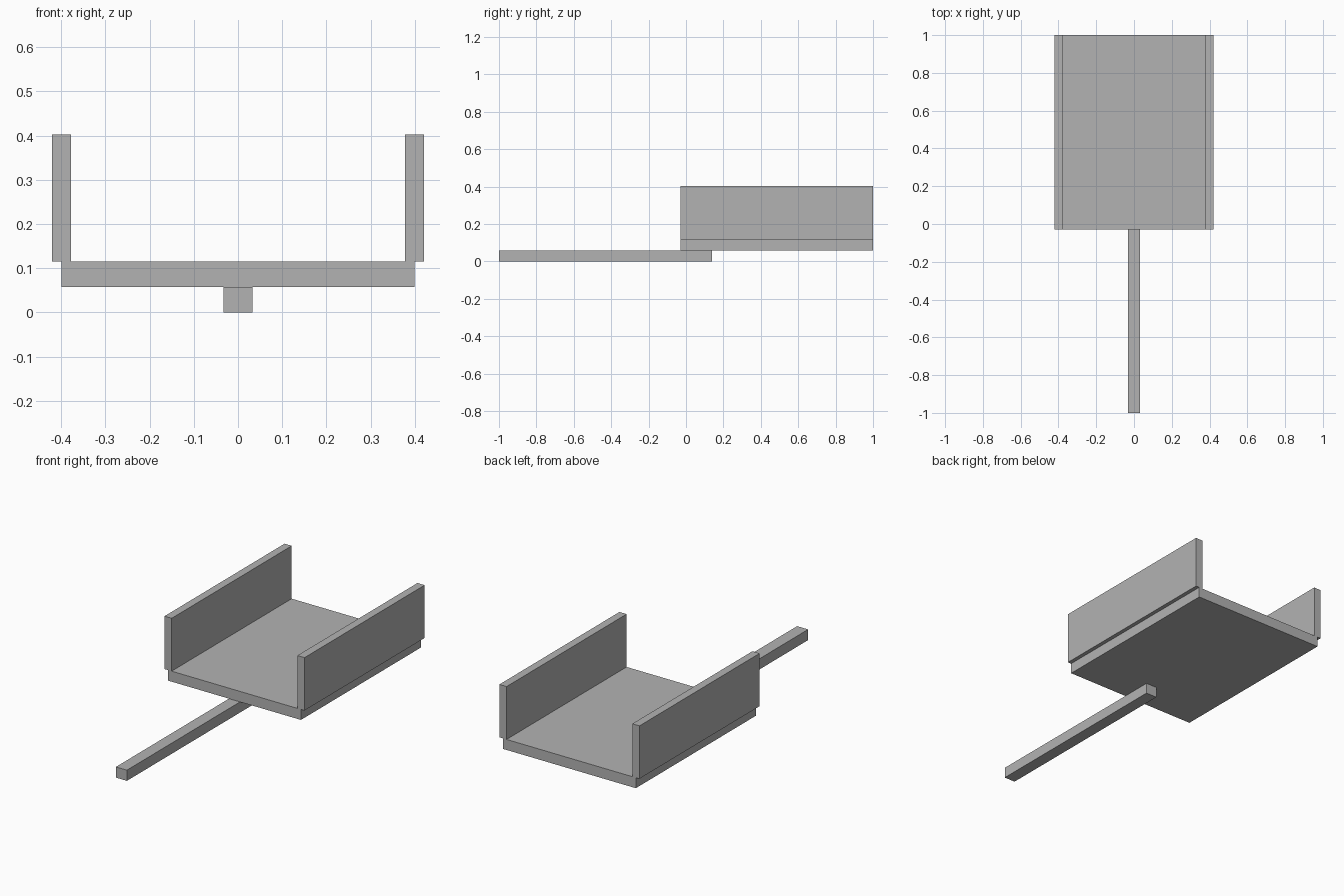
import bpy

if "Cube" in bpy.data.objects:
    bpy.data.objects.remove(bpy.data.objects["Cube"])

# One flat grey for the whole model
grey = bpy.data.materials.new("plain grey")
grey.diffuse_color = (0.45, 0.45, 0.45, 1)
grey.use_nodes = True
grey.node_tree.nodes["Principled BSDF"].inputs["Base Color"].default_value = grey.diffuse_color


def box(name, low, high):
    """Box spanning two opposite corners."""
    bpy.ops.mesh.primitive_cube_add(size=1)
    ob = bpy.context.object
    ob.name = name
    for v in ob.data.vertices:
        v.co = [h if c > 0 else l for c, l, h in zip(v.co, low, high)]
    ob.data.materials.append(grey)
    return ob


# Flat tray floor
box("tray_floor", (-0.399, -0.03, 0.058), (0.399, 1.0, 0.115))

# Side walls, slightly overhanging the floor
for side, x in (("left", -0.399), ("right", 0.399)):
    box(side + "_wall", (x - 0.0215, -0.03, 0.115), (x + 0.0215, 1.0, 0.402))

# Long handle running under the front of the floor
box("handle", (-0.033, -1.0, 0.0), (0.033, 0.14, 0.058))
